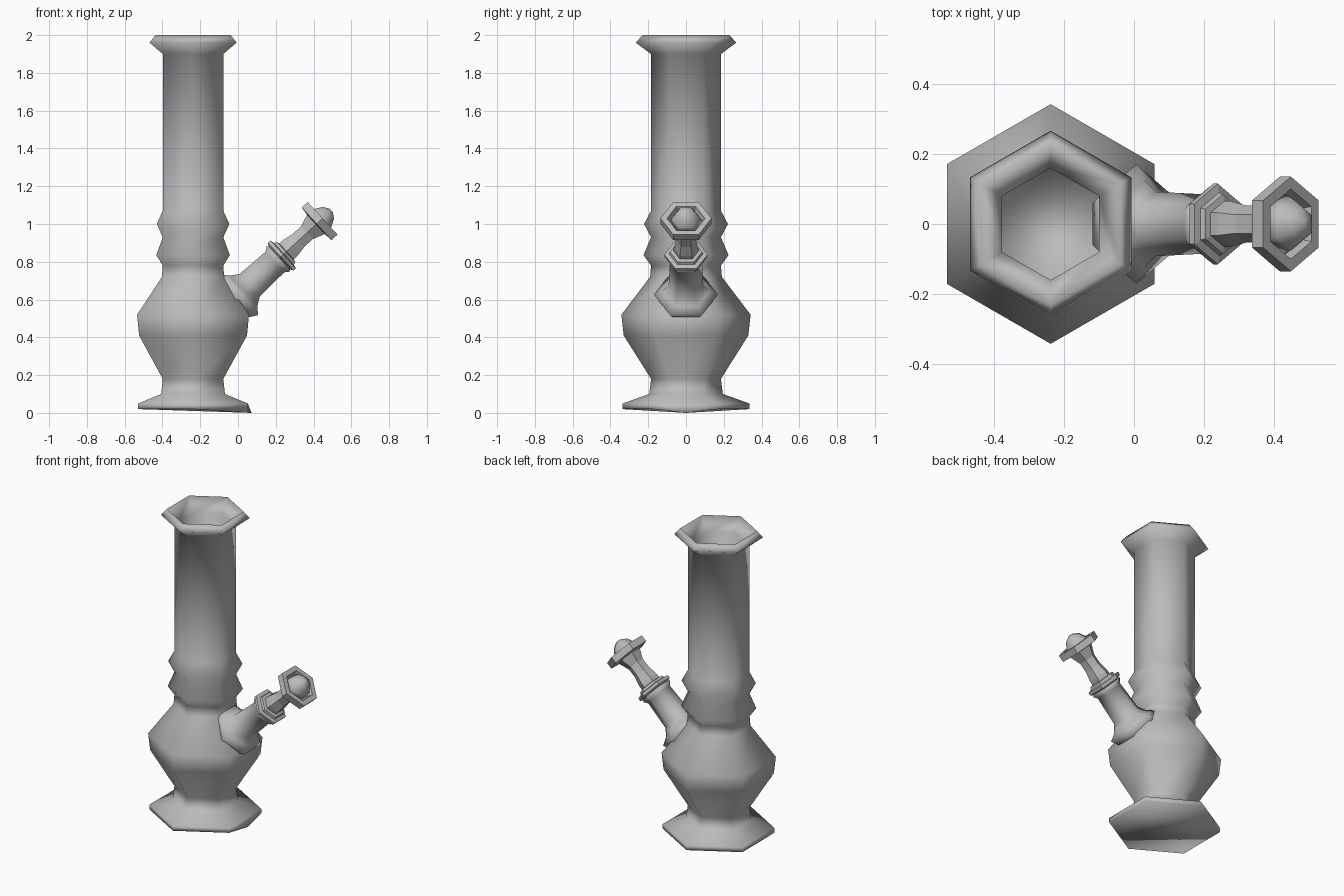
import bpy, bmesh, math
from mathutils import Matrix, Vector

cube = bpy.data.objects.get("Cube")
if cube:
    bpy.data.objects.remove(cube)

grey = bpy.data.materials.new("plain_grey")
grey.use_nodes = True
colour = (0.5, 0.5, 0.5, 1)
grey.diffuse_color = colour
grey.node_tree.nodes["Principled BSDF"].inputs["Base Color"].default_value = colour


def hex_lathe(name, profile, matrix, smooth=True, dip=None):
    """Six-sided turned part from (radius, height) pairs, corners on the y axis."""
    bm = bmesh.new()
    rings = []
    for radius, height in profile:
        angles = [math.pi / 2 + k * math.pi / 3 for k in range(6)]
        rings.append([bm.verts.new((radius * math.cos(a), radius * math.sin(a), height))
                      for a in angles])
    for low, high in zip(rings, rings[1:]):
        for k in range(6):
            n = (k + 1) % 6
            bm.faces.new((low[k], low[n], high[n], high[k]))
    bm.faces.new(rings[0][::-1])
    bm.faces.new(rings[-1])
    if dip:
        # Lowered middle of the foot's edge on the stem side
        edge = bm.edges.get((rings[0][4], rings[0][5]))
        _, mid = bmesh.utils.edge_split(edge, rings[0][4], 0.5)
        mid.co = Vector(dip)
    bmesh.ops.recalc_face_normals(bm, faces=bm.faces)
    mesh = bpy.data.meshes.new(name)
    bm.to_mesh(mesh)
    bm.free()
    for face in mesh.polygons:
        face.use_smooth = smooth
    mesh.materials.append(grey)
    obj = bpy.data.objects.new(name, mesh)
    bpy.context.collection.objects.link(obj)
    obj.matrix_world = matrix
    return obj


# Upright vessel: foot, bulb, two collars, tube, flared lip and hollow inside
vessel_profile = [
    (0.335, 0.02), (0.335, 0.05), (0.195, 0.1), (0.185, 0.18),
    (0.33, 0.41), (0.342, 0.52), (0.19, 0.72), (0.185, 0.78),
    (0.225, 0.835), (0.185, 0.93), (0.222, 1.0), (0.185, 1.07),
    (0.185, 1.9), (0.266, 1.96), (0.23, 2.0), (0.16, 1.92), (0.16, 0.6),
]
hex_lathe("vessel", vessel_profile, Matrix.Translation((-0.238, 0, 0)),
          dip=(0.31, 0, 0))

# Slanted side parts share one axis, starting where the stem leaves the bulb
slant = Matrix.Translation((0.055, 0, 0.67)) @ Matrix.Rotation(math.radians(47.5), 4, 'Y')

hex_lathe("side_stem", [
    (0.12, -0.14), (0.17, -0.065), (0.125, -0.035), (0.092, 0.01),
    (0.085, 0.19), (0.105, 0.215), (0.085, 0.23)], slant)

hex_lathe("stem_ring", [
    (0.08, 0.215), (0.115, 0.232), (0.115, 0.25), (0.09, 0.255),
    (0.085, 0.27), (0.06, 0.275)], slant, smooth=False)

hex_lathe("bowl", [
    (0.065, 0.26), (0.065, 0.3), (0.053, 0.36), (0.053, 0.42),
    (0.08, 0.485), (0.135, 0.49), (0.135, 0.533), (0.1, 0.533),
    (0.09, 0.505)], slant, smooth=False)

hex_lathe("bowl_filling", [
    (0.085, 0.5), (0.075, 0.535), (0.05, 0.575), (0.015, 0.595)], slant)
